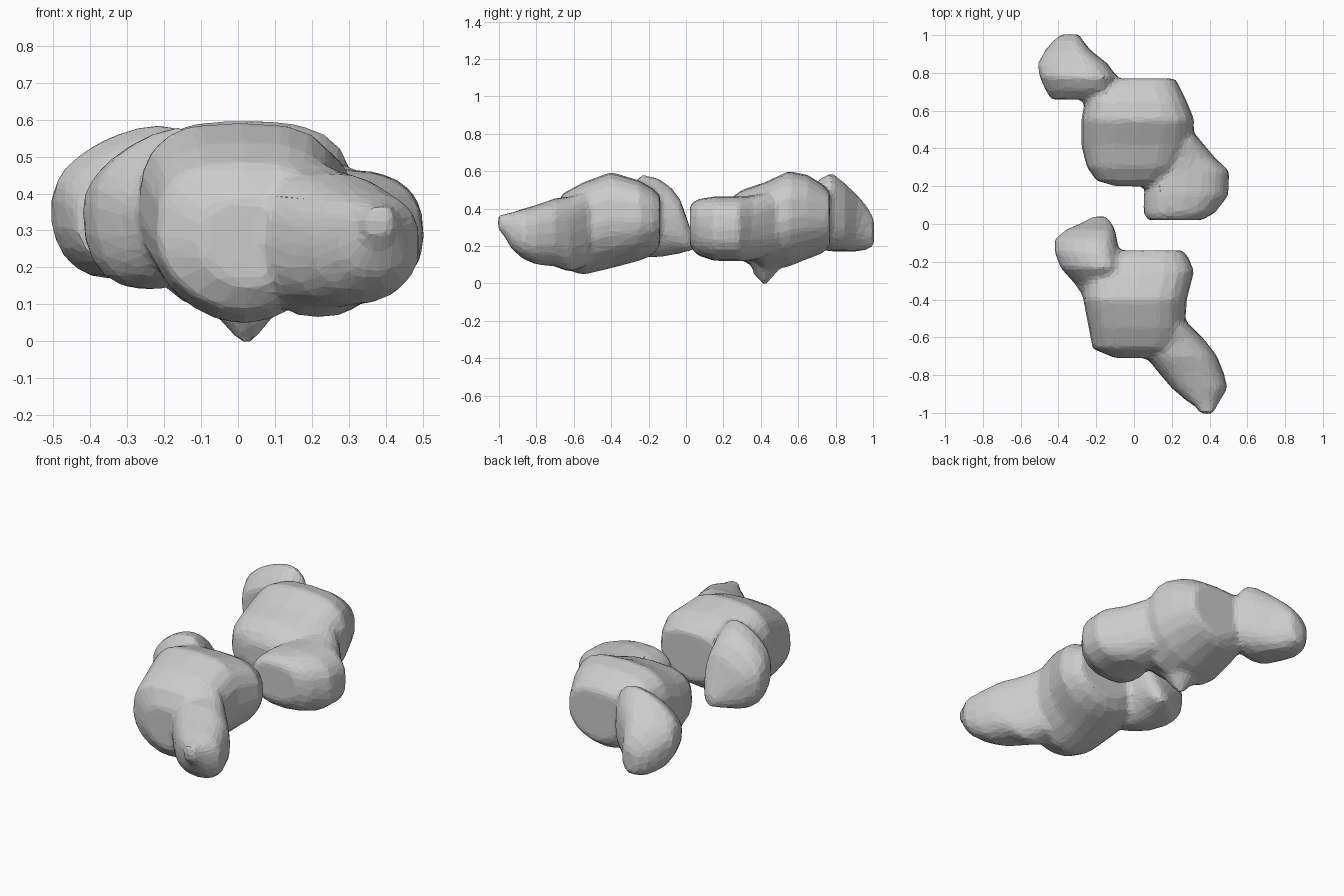
import bpy, bmesh
from math import cos, sin, pi, copysign

SIDES = 20


def power(v, n):
    return copysign(abs(v) ** (2 / n), v)


def loft(bm, stations, up=2.4, low=2.2, lean=0.0):
    """Closed loft along y; station = (y, x0, x1, z0, z1). Lean tilts the upper half."""
    rings = []
    for y, x0, x1, z0, z1 in stations:
        cx, rx, cz, rz = (x0 + x1) / 2, (x1 - x0) / 2, (z0 + z1) / 2, (z1 - z0) / 2
        ring = []
        for i in range(SIDES):
            a = 2 * pi * i / SIDES
            n = up if sin(a) >= 0 else low
            x, z = power(cos(a), n) * rx, power(sin(a), n) * rz
            if z > 0:
                z *= 1 + lean * (x / rx - 0.5)
            ring.append(bm.verts.new((cx + x, y, cz + z)))
        rings.append(ring)
    for a, b in zip(rings, rings[1:]):
        for i in range(SIDES):
            j = (i + 1) % SIDES
            bm.faces.new((a[i], a[j], b[j], b[i]))
    bm.faces.new(rings[0][::-1])
    bm.faces.new(rings[-1])


def blob(name, parts):
    bm = bmesh.new()
    for stations, opts in parts:
        loft(bm, stations, **opts)
    bmesh.ops.recalc_face_normals(bm, faces=bm.faces)
    me = bpy.data.meshes.new(name)
    bm.to_mesh(me)
    bm.free()
    ob = bpy.data.objects.new(name, me)
    bpy.context.collection.objects.link(ob)
    # fuse the lobes, soften the joints, then coarsen into facets
    m = ob.modifiers.new("fuse", 'REMESH')
    m.mode, m.voxel_size = 'VOXEL', 0.018
    m = ob.modifiers.new("soften", 'SMOOTH')
    m.factor, m.iterations = 0.5, 3
    m = ob.modifiers.new("facets", 'DECIMATE')
    m.ratio = 0.13
    return ob


body_style = dict(up=3.0, low=1.9)
lobe_style = dict(up=2.5, low=2.4)
crest_style = dict(up=2.4, low=2.4, lean=0.3)

# Rear lump: body, front-right lobe, back-left crest, underside point
blob("rear_lump", [
    ([(.20, -.10, .12, .24, .40), (.23, -.20, .18, .18, .45), (.30, -.25, .25, .12, .50),
      (.42, -.28, .31, .06, .54), (.55, -.28, .32, .09, .60), (.65, -.26, .28, .13, .58),
      (.73, -.23, .24, .16, .53), (.77, -.12, .22, .20, .49)], body_style),
    ([(.02, .07, .36, .20, .42), (.06, .05, .43, .15, .45), (.15, .05, .50, .12, .465),
      (.28, .08, .505, .12, .465), (.35, .08, .43, .12, .47), (.48, .08, .32, .16, .50)], lobe_style),
    ([(.66, -.44, -.15, .20, .50), (.71, -.47, -.10, .18, .57), (.78, -.50, -.09, .17, .61),
      (.85, -.51, -.14, .17, .55), (.92, -.47, -.23, .17, .48), (.97, -.43, -.27, .18, .42),
      (1.005, -.38, -.29, .20, .35)], crest_style),
    ([(.36, -.08, .12, .05, .20), (.42, -.06, .10, -.015, .20), (.48, -.08, .12, .05, .20)],
     dict(up=2, low=1.4)),
])

# Front lump: body, long front-right lobe, back-left crest
blob("front_lump", [
    ([(-.71, -.10, .17, .15, .38), (-.66, -.22, .25, .08, .48), (-.55, -.24, .27, .045, .54),
      (-.40, -.27, .28, .08, .595), (-.25, -.26, .32, .12, .55), (-.18, -.21, .29, .15, .51),
      (-.14, -.10, .26, .20, .47)], body_style),
    ([(-1.005, .35, .42, .29, .37), (-.97, .33, .435, .25, .37), (-.93, .27, .46, .18, .38),
      (-.87, .20, .495, .13, .40), (-.80, .14, .48, .10, .42), (-.70, .06, .44, .09, .455),
      (-.62, .06, .38, .06, .465), (-.52, .06, .28, .10, .50)], lobe_style),
    ([(-.38, -.27, -.10, .20, .48), (-.32, -.31, -.08, .16, .52), (-.23, -.39, -.06, .14, .60),
      (-.15, -.42, -.08, .14, .58), (-.08, -.42, -.09, .15, .53), (-.03, -.36, -.10, .16, .46),
      (.01, -.27, -.12, .17, .34), (.04, -.21, -.15, .18, .25)], crest_style),
])
